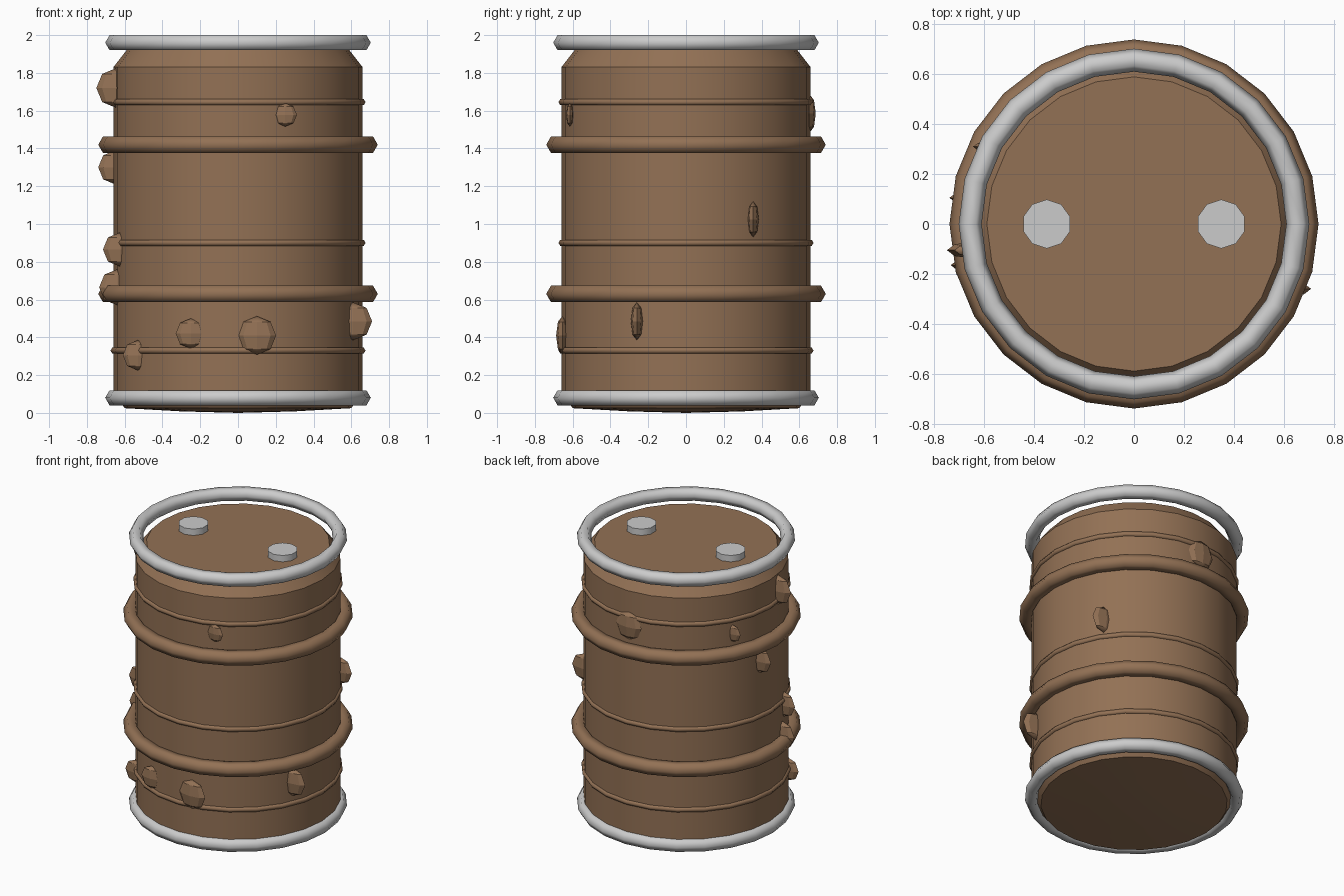
import bpy, bmesh, math

if "Cube" in bpy.data.objects:
    bpy.data.objects.remove(bpy.data.objects["Cube"])


def material(name, rgb):
    m = bpy.data.materials.new(name)
    m.diffuse_color = (*rgb, 1)
    m.use_nodes = True
    m.node_tree.nodes["Principled BSDF"].inputs["Base Color"].default_value = m.diffuse_color
    return m


rust = material("rust_brown", (0.29, 0.165, 0.09))
SIDES = 24


def finish(name, mat=None, angle=40):
    ob = bpy.context.object
    ob.name = name
    if mat:
        ob.data.materials.append(mat)
    bpy.ops.object.shade_smooth_by_angle(angle=math.radians(angle))
    return ob


def ring(name, z, major, minor, mat=None):
    bpy.ops.mesh.primitive_torus_add(location=(0, 0, z), major_radius=major, minor_radius=minor,
                                     major_segments=SIDES, minor_segments=6)
    return finish(name, mat, 65)


# Barrel body: revolved profile with chamfered ends and a slightly bulged base
profile = [(0, 0.0), (0.3, 0.008), (0.6, 0.025), (0.66, 0.11),
           (0.66, 1.83), (0.59, 1.92), (0, 1.92)]
bm = bmesh.new()
verts = [bm.verts.new((r, 0, z)) for r, z in profile]
edges = [bm.edges.new(pair) for pair in zip(verts, verts[1:])]
bmesh.ops.spin(bm, geom=verts + edges, axis=(0, 0, 1), cent=(0, 0, 0),
               angle=math.tau, steps=SIDES)
bmesh.ops.remove_doubles(bm, verts=bm.verts, dist=0.0005)
bmesh.ops.recalc_face_normals(bm, faces=bm.faces)
mesh = bpy.data.meshes.new("barrel_body")
bm.to_mesh(mesh)
bm.free()
body = bpy.data.objects.new("barrel_body", mesh)
bpy.context.collection.objects.link(body)
bpy.context.view_layer.objects.active = body
body.select_set(True)
finish("barrel_body", rust, 30)

# Bare metal rims, rolled hoops and thin ribs
for name, z in (("bottom_rim", 0.08), ("top_rim", 1.96)):
    ring(name, z, 0.657, 0.046)
for name, z in (("lower_hoop", 0.63), ("upper_hoop", 1.42)):
    ring(name, z, 0.69, 0.05, rust)
for i, z in enumerate((0.33, 0.90, 1.645)):
    ring(f"rib_{i + 1}", z, 0.657, 0.018, rust)

# Two bung caps on the lid
for name, x in (("left_cap", -0.35), ("right_cap", 0.35)):
    bpy.ops.mesh.primitive_cylinder_add(vertices=10, radius=0.098, depth=0.05,
                                        location=(x, 0, 1.94))
    finish(name)

# Rust lumps: x, y, z, radius (all flattened front to back)
lumps = [(0.10, -0.655, 0.41, 0.102), (-0.25, -0.61, 0.42, 0.08), (0.25, -0.615, 1.578, 0.062),
         (0.61, -0.26, 0.485, 0.10), (-0.53, -0.39, 0.305, 0.08), (-0.645, -0.105, 1.72, 0.105),
         (-0.65, 0.105, 1.30, 0.09), (-0.625, -0.2, 0.865, 0.09), (-0.64, -0.165, 0.665, 0.095),
         (-0.585, 0.31, 1.55, 0.06), (-0.01, 0.655, 1.585, 0.10), (0.55, 0.355, 1.025, 0.095)]
for i, (x, y, z, r) in enumerate(lumps):
    bpy.ops.mesh.primitive_uv_sphere_add(segments=8, ring_count=4, radius=r, location=(x, y, z))
    bpy.context.object.scale = (1, 0.32, 1)
    finish(f"rust_lump_{i + 1}", rust, 30)
